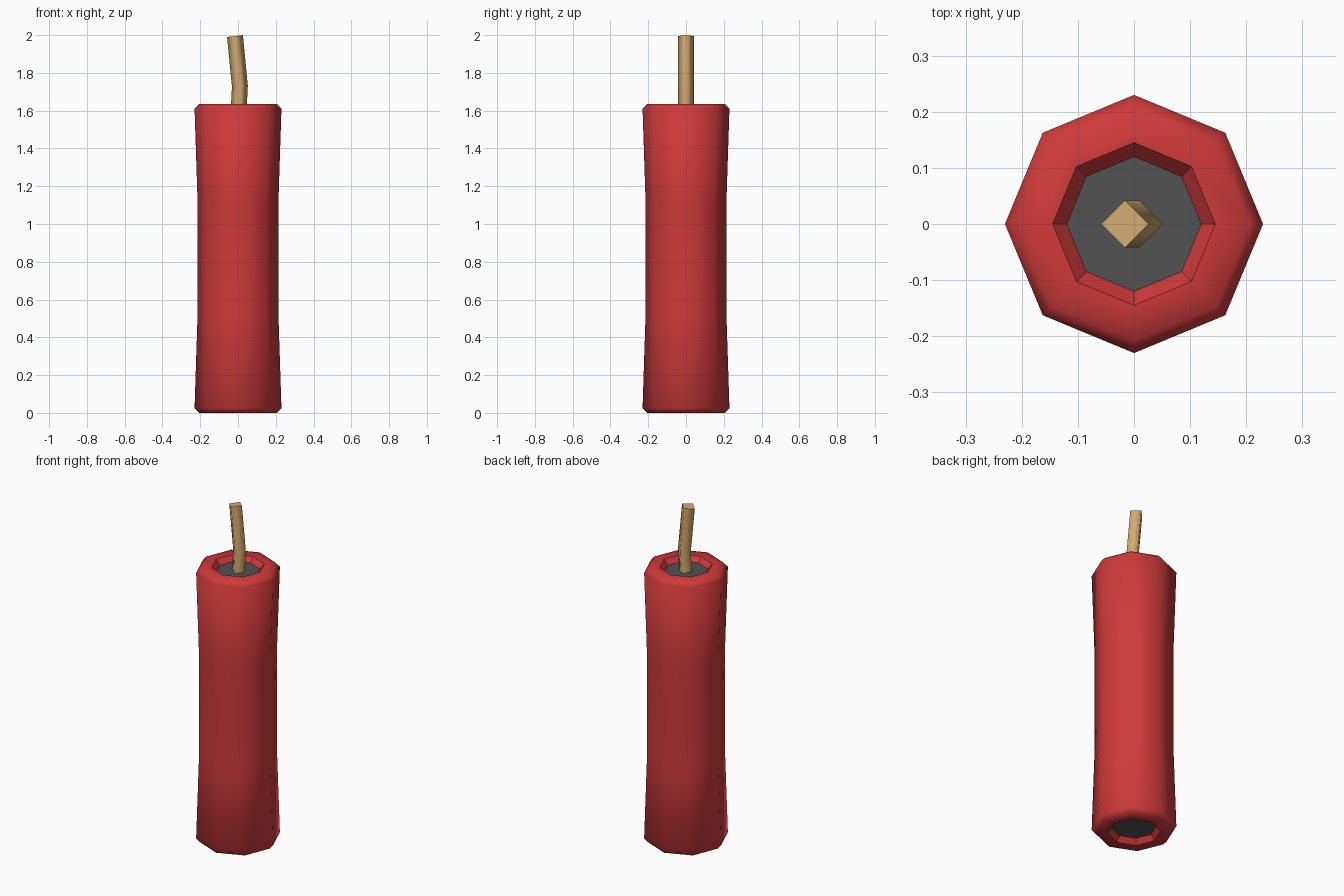
import bpy, bmesh, math
from mathutils import Vector

if "Cube" in bpy.data.objects:
    bpy.data.objects.remove(bpy.data.objects["Cube"])


def material(name, rgb):
    m = bpy.data.materials.new(name)
    m.diffuse_color = (*rgb, 1)
    m.use_nodes = True
    m.node_tree.nodes["Principled BSDF"].inputs["Base Color"].default_value = m.diffuse_color
    return m


RED = material("red_paper", (0.62, 0.042, 0.042))
GREY = material("dark_grey_powder", (0.085, 0.085, 0.085))
TAN = material("tan_cord", (0.65, 0.41, 0.16))


def ring(bm, n, r, centre, tilt=0.0):
    """Ring of n vertices, first one on +x; tilt is the rise per unit of x."""
    c = Vector(centre)
    verts = []
    for i in range(n):
        a = 2 * math.pi * i / n
        x, y = r * math.cos(a), r * math.sin(a)
        verts.append(bm.verts.new(c + Vector((x, y, tilt * x))))
    return verts


def bridge(bm, a, b):
    n = len(a)
    return [bm.faces.new((a[i], a[(i + 1) % n], b[(i + 1) % n], b[i])) for i in range(n)]


def finish(bm, name, mats):
    me = bpy.data.meshes.new(name)
    bm.to_mesh(me)
    bm.free()
    for m in mats:
        me.materials.append(m)
    ob = bpy.data.objects.new(name, me)
    bpy.context.collection.objects.link(ob)
    return ob


# Tube: eight-sided, flared at both ends, with recessed grey end caps
H, DEPTH = 1.635, 0.03
profile = [(0.12, DEPTH), (0.145, 0), (0.207, 0), (0.23, 0.025), (0.214, 0.52),
           (0.214, H - 0.52), (0.23, H - 0.025), (0.207, H), (0.145, H), (0.12, H - DEPTH)]
bm = bmesh.new()
rings = [ring(bm, 8, r, (0, 0, z)) for r, z in profile]
for k, (a, b) in enumerate(zip(rings, rings[1:])):
    for f in bridge(bm, a, b):
        f.smooth = 0 < k < len(rings) - 2   # recess walls stay flat
for cap in (rings[0][::-1], rings[-1]):
    bm.faces.new(cap).material_index = 1
for e in bm.edges:                          # crisp edge around each recess
    if any(not f.smooth for f in e.link_faces):
        e.smooth = False
finish(bm, "tube", [RED, GREY])

# Fuse: square cord with one bend
bm = bmesh.new()
path = [((0.003, 0, H - DEPTH - 0.01), 0), ((0.01, 0, 1.73), 0.05), ((-0.016, 0, 1.995), 0.12)]
rings = [ring(bm, 4, 0.042, c, t) for c, t in path]
for a, b in zip(rings, rings[1:]):
    for f in bridge(bm, a, b):
        f.smooth = True
bm.faces.new(rings[0][::-1])
bm.faces.new(rings[-1])
for e in bm.edges:
    if any(not f.smooth for f in e.link_faces):
        e.smooth = False
finish(bm, "fuse", [TAN])
